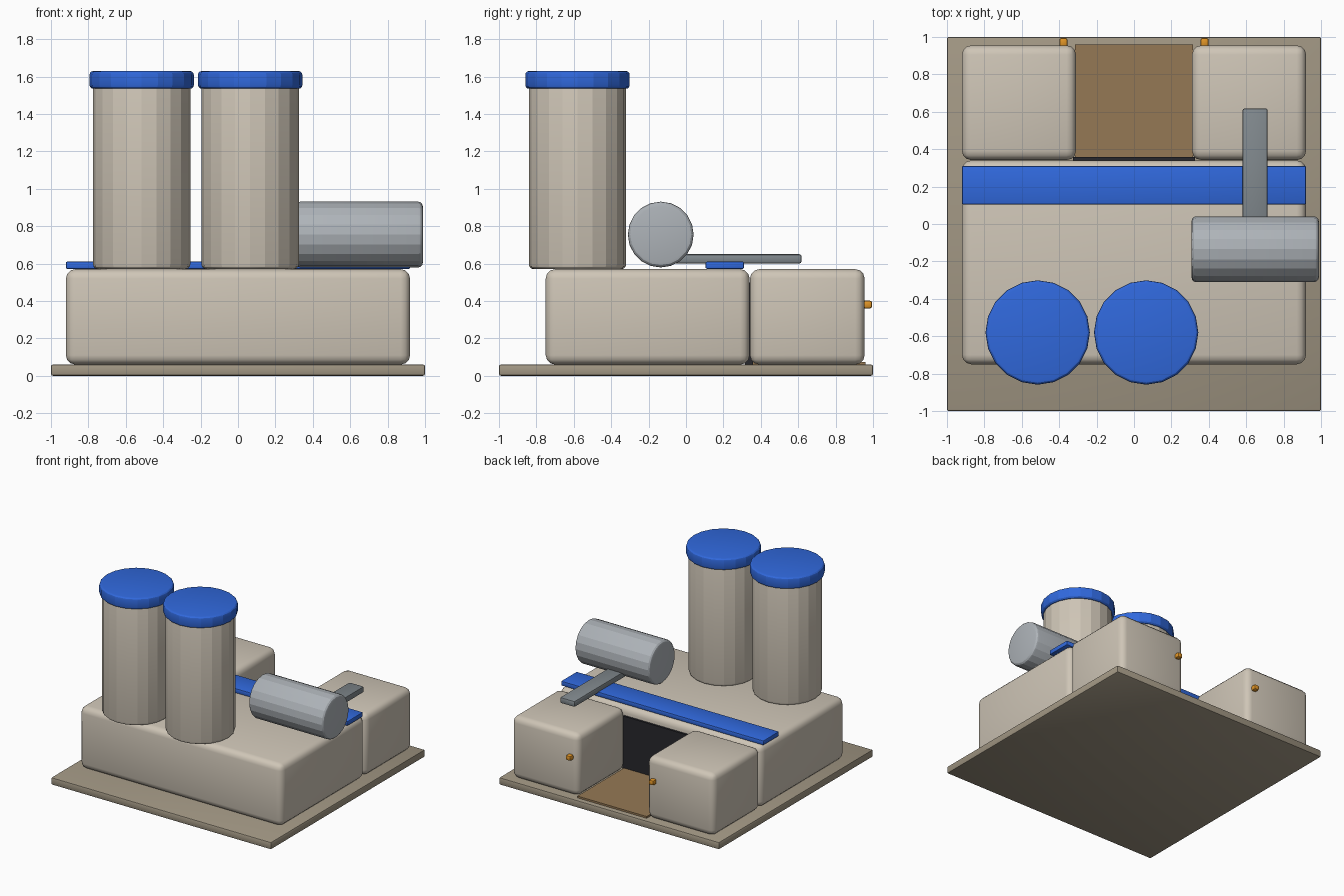
import bpy
from math import radians

if "Cube" in bpy.data.objects:
    bpy.data.objects.remove(bpy.data.objects["Cube"])


def mat(name, r, g, b):
    m = bpy.data.materials.new(name)
    m.diffuse_color = (r, g, b, 1)
    m.use_nodes = True
    m.node_tree.nodes["Principled BSDF"].inputs["Base Color"].default_value = m.diffuse_color
    return m


GROUND = mat("ground", 0.36, 0.31, 0.23)
WALL = mat("wall", 0.62, 0.56, 0.47)
BLUE = mat("blue", 0.03, 0.14, 0.72)
STEEL = mat("steel", 0.42, 0.45, 0.48)
DUCT = mat("duct", 0.22, 0.25, 0.27)
BROWN = mat("brown", 0.30, 0.19, 0.09)
DARK = mat("dark", 0.02, 0.02, 0.025)
AMBER = mat("amber", 0.75, 0.30, 0.02)


def finish(o, name, material, bevel, segments, angle):
    o.name = name
    o.data.materials.append(material)
    bpy.ops.object.transform_apply(location=False, rotation=True, scale=True)
    if bevel:
        b = o.modifiers.new("bevel", "BEVEL")
        b.width, b.segments = bevel, segments
        b.limit_method, b.angle_limit = "ANGLE", radians(40)
        bpy.ops.object.modifier_apply(modifier="bevel")
    bpy.ops.object.shade_smooth_by_angle(angle=radians(angle))
    return o


def box(name, x, y, z, material, bevel=0.0, segments=3):
    bpy.ops.mesh.primitive_cube_add(
        size=1, location=[sum(r) / 2 for r in (x, y, z)])
    o = bpy.context.object
    o.scale = [r[1] - r[0] for r in (x, y, z)]
    return finish(o, name, material, bevel, segments, 40)


def drum(name, centre, radius, length, material, bevel, rot=(0, 0, 0)):
    bpy.ops.mesh.primitive_cylinder_add(
        vertices=20, radius=radius, depth=length, location=centre, rotation=rot)
    return finish(bpy.context.object, name, material, bevel, 3, 17)


# Ground slab and main hall
box("ground_slab", (-1, 1), (-1, 1), (0, 0.06), GROUND, 0.01, 2)
box("main_hall", (-0.92, 0.92), (-0.75, 0.34), (0.06, 0.57), WALL, 0.05)

# Rear wings either side of the loading bay, each with a lamp
for side, s in (("left", -1), ("right", 1)):
    box(side + "_wing", sorted((s * 0.31, s * 0.92)), (0.342, 0.955),
        (0.06, 0.57), WALL, 0.05)
    box(side + "_lamp", (s * 0.377 - 0.022, s * 0.377 + 0.022), (0.945, 0.995),
        (0.36, 0.402), AMBER, 0.012, 2)

# Loading bay floor and door
box("bay_floor", (-0.315, 0.315), (0.345, 0.96), (0.055, 0.075), BROWN)
box("bay_door", (-0.325, 0.325), (0.315, 0.357), (0.06, 0.5), DARK)

# Roof stripe
box("roof_stripe", (-0.92, 0.92), (0.105, 0.31), (0.572, 0.61), BLUE, 0.007, 2)

# Silos with caps
for side, x in (("left", -0.515), ("right", 0.065)):
    drum(side + "_silo", (x, -0.58, 1.07), 0.26, 1.0, WALL, 0.025)
    drum(side + "_silo_cap", (x, -0.58, 1.582), 0.279, 0.095, BLUE, 0.02)

# Horizontal tank and its duct
drum("roof_tank", (0.648, -0.135, 0.755), 0.176, 0.68, STEEL, 0.025,
     (0, radians(90), 0))
box("tank_duct", (0.58, 0.715), (-0.1, 0.618), (0.6, 0.65), DUCT, 0.012, 2)
